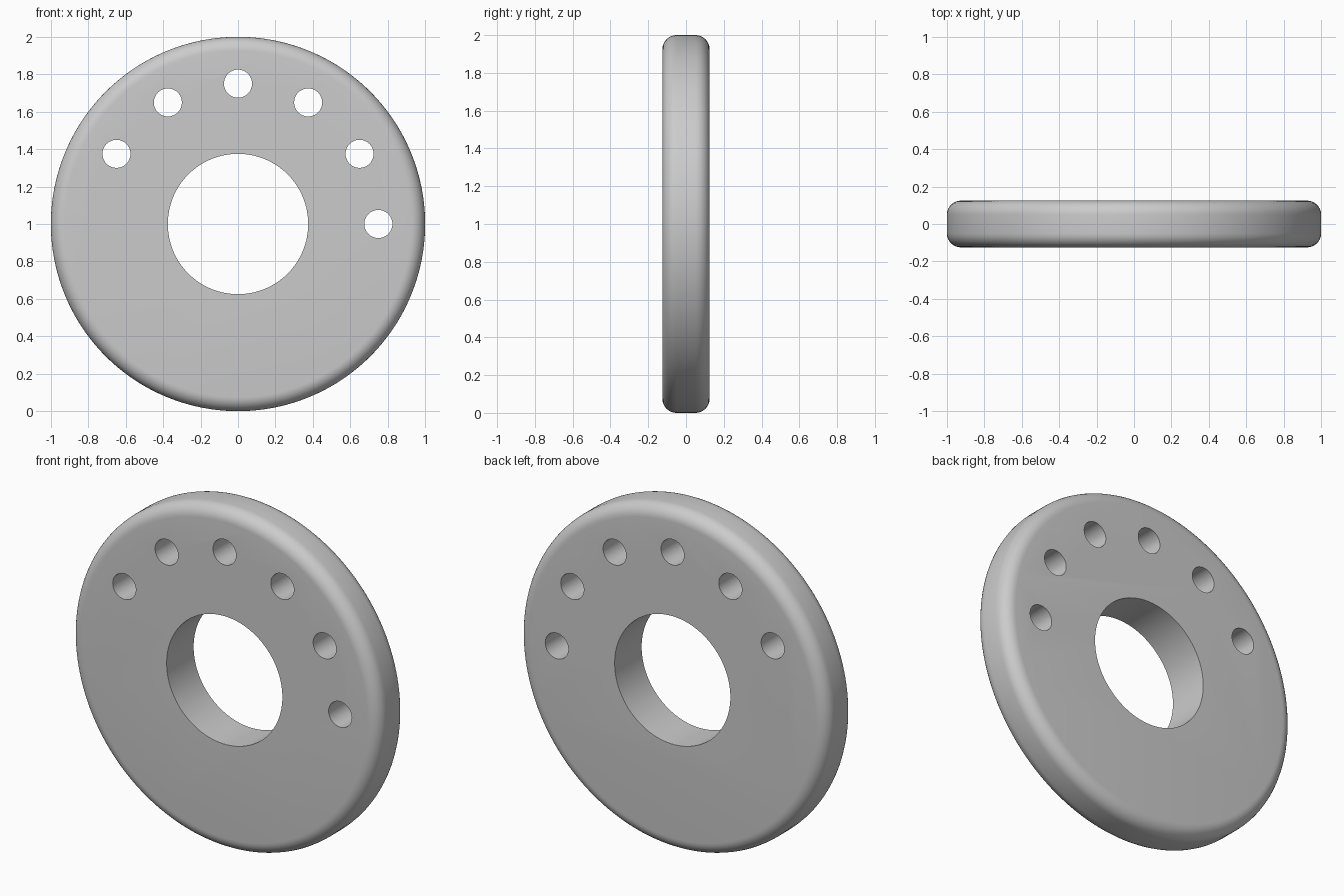
import bpy
from math import cos, sin, radians, pi

if "Cube" in bpy.data.objects:
    bpy.data.objects.remove(bpy.data.objects["Cube"])

R, THICK, FILLET = 1.0, 0.25, 0.075
CZ = 1.0


def cylinder(name, radius, depth, x=0.0, z=CZ, sides=48):
    """Cylinder with its axis along y."""
    bpy.ops.mesh.primitive_cylinder_add(vertices=sides, radius=radius, depth=depth,
                                        location=(x, 0, z), rotation=(pi / 2, 0, 0))
    ob = bpy.context.object
    ob.name = name
    bpy.ops.object.transform_apply(location=False, rotation=True, scale=True)
    return ob


def apply_modifier(ob, mod):
    bpy.context.view_layer.objects.active = ob
    bpy.ops.object.modifier_apply(modifier=mod.name)


# Disc with rounded outer rims
disc = cylinder("drilled_disc", R, THICK, sides=192)
bevel = disc.modifiers.new("rounded_rim", 'BEVEL')
bevel.width = FILLET
bevel.segments = 8
bevel.limit_method = 'ANGLE'
bevel.angle_limit = radians(40)
apply_modifier(disc, bevel)

# Central bore and six small holes on the upper arc
cutters = [cylinder("bore_cutter", 0.375, 1.0, sides=128)]
for i in range(6):
    a = radians(30 * i)
    cutters.append(cylinder("hole_cutter", 0.075, 1.0,
                            0.75 * cos(a), CZ + 0.75 * sin(a)))

for cutter in cutters:
    cut = disc.modifiers.new("cut", 'BOOLEAN')
    cut.operation = 'DIFFERENCE'
    cut.solver = 'EXACT'
    cut.object = cutter
    apply_modifier(disc, cut)
    bpy.data.objects.remove(cutter, do_unlink=True)

# Smooth curved walls, crisp hole edges
bpy.ops.object.select_all(action='DESELECT')
disc.select_set(True)
bpy.context.view_layer.objects.active = disc
bpy.ops.object.shade_smooth_by_angle(angle=radians(30))
